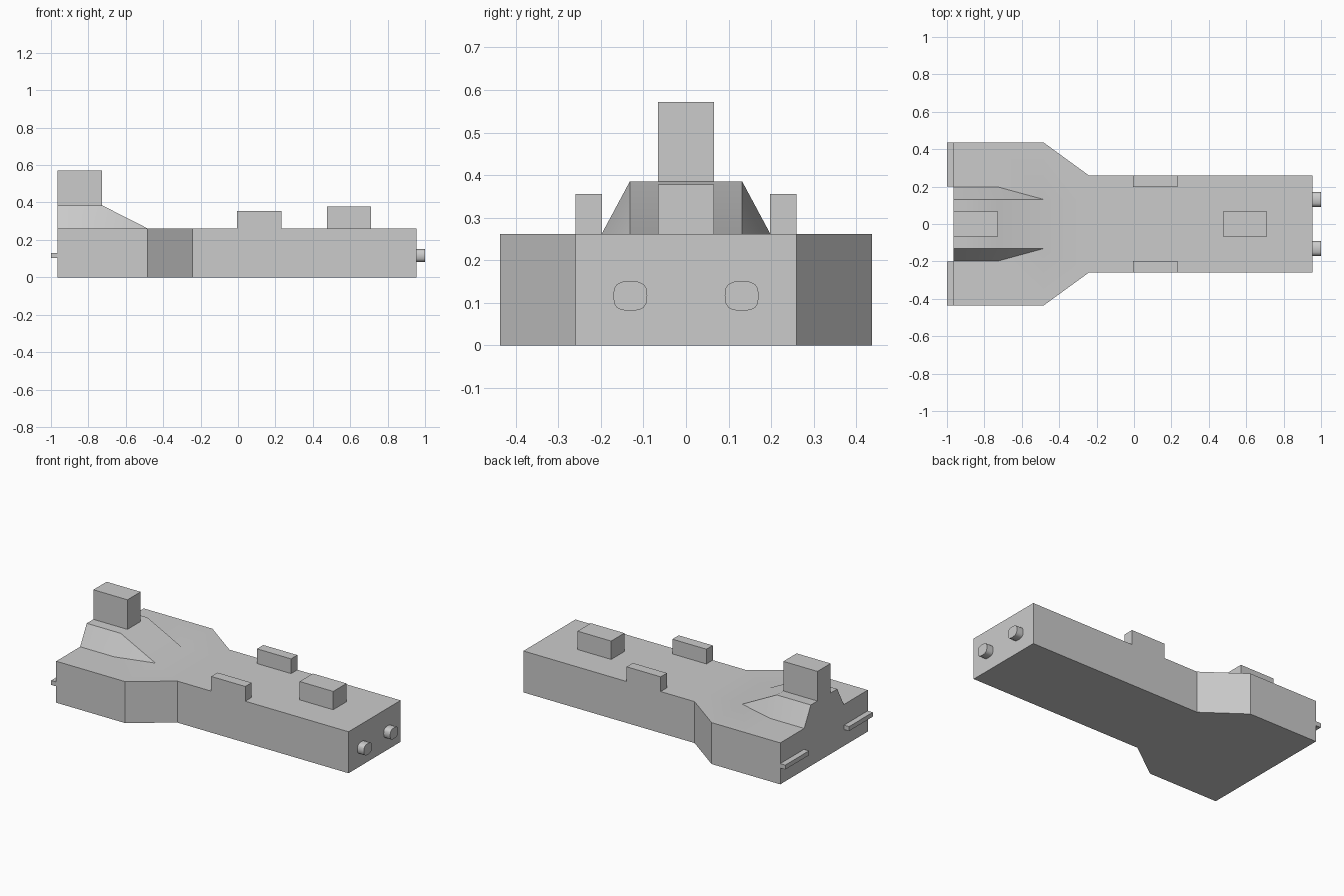
import bpy
import bmesh
import math

cube = bpy.data.objects.get("Cube")
if cube:
    bpy.data.objects.remove(cube, do_unlink=True)

grey = bpy.data.materials.new("hull grey")
grey.use_nodes = True
GREY = (0.6, 0.6, 0.6, 1)
grey.diffuse_color = GREY
grey.node_tree.nodes["Principled BSDF"].inputs["Base Color"].default_value = GREY

BACK, NOSE, DECK, RIDGE = -0.965, 0.955, 0.262, 0.385
STEP, TAPER, NECK = -0.727, -0.485, -0.242
WIDE, NARROW = 0.437, 0.26


def finish(name, bm, smooth=False):
    """Turn a bmesh into a named, coloured object."""
    bmesh.ops.remove_doubles(bm, verts=bm.verts, dist=0.0005)
    bmesh.ops.recalc_face_normals(bm, faces=bm.faces)
    mesh = bpy.data.meshes.new(name)
    bm.to_mesh(mesh)
    bm.free()
    mesh.materials.append(grey)
    obj = bpy.data.objects.new(name, mesh)
    bpy.context.collection.objects.link(obj)
    if smooth:
        bpy.ops.object.select_all(action='DESELECT')
        obj.select_set(True)
        bpy.context.view_layer.objects.active = obj
        bpy.ops.object.shade_smooth_by_angle(angle=math.radians(30))
    return obj


def loft(name, sections, smooth=False):
    """Skin a list of closed cross-sections and cap both ends."""
    bm = bmesh.new()
    rings = [[bm.verts.new(p) for p in ring] for ring in sections]
    for a, b in zip(rings, rings[1:]):
        for i in range(len(a)):
            j = (i + 1) % len(a)
            bm.faces.new((a[i], a[j], b[j], b[i]))
    bm.faces.new(rings[0])
    bm.faces.new(rings[-1])
    return finish(name, bm, smooth)


def box(name, x, y, z):
    return loft(name, [[(px, y[0], z[0]), (px, y[1], z[0]),
                        (px, y[1], z[1]), (px, y[0], z[1])] for px in x])


# Hull with the raised rear ridge that fades into the deck
def hull_section(x, width, foot, top):
    half = [(width, 0), (width, DECK), (foot, DECK), (0.132, top)]
    full = half + [(-y, z) for y, z in reversed(half)]
    return [(x, y, z) for y, z in full]


loft("hull", [hull_section(BACK, WIDE, 0.198, RIDGE),
              hull_section(STEP, WIDE, 0.198, RIDGE),
              hull_section(TAPER, WIDE, 0.132, DECK),
              hull_section(NECK, NARROW, 0.132, DECK),
              hull_section(NOSE, NARROW, 0.132, DECK)], smooth=True)

# Tower on the ridge and the block on the forward deck
box("bridge_tower", (BACK, STEP), (-0.066, 0.066), (RIDGE, 0.572))
box("forward_block", (0.477, 0.712), (-0.066, 0.066), (DECK, 0.378))


# Rounded, slightly squared barrel outline
def barrel_section(x, centre_y):
    ring = []
    for i in range(16):
        a = math.tau * i / 16
        c, s = math.cos(a), math.sin(a)
        ring.append((x, centre_y + 0.04 * math.copysign(abs(c) ** 0.7, c),
                     0.116 + 0.035 * math.copysign(abs(s) ** 0.7, s)))
    return ring


# Mirrored parts: deck rails, rear bars and nose barrels
for side, sign in (("left", 1), ("right", -1)):
    def span(a, b):
        return sorted((sign * a, sign * b))
    box(side + "_deck_rail", (-0.005, 0.233), span(0.197, NARROW), (DECK, 0.355))
    box(side + "_rear_bar", (-1, BACK), span(0.2, WIDE), (0.103, 0.131))
    loft(side + "_nose_barrel",
         [barrel_section(x, sign * 0.131) for x in (NOSE, 1)], smooth=True)
